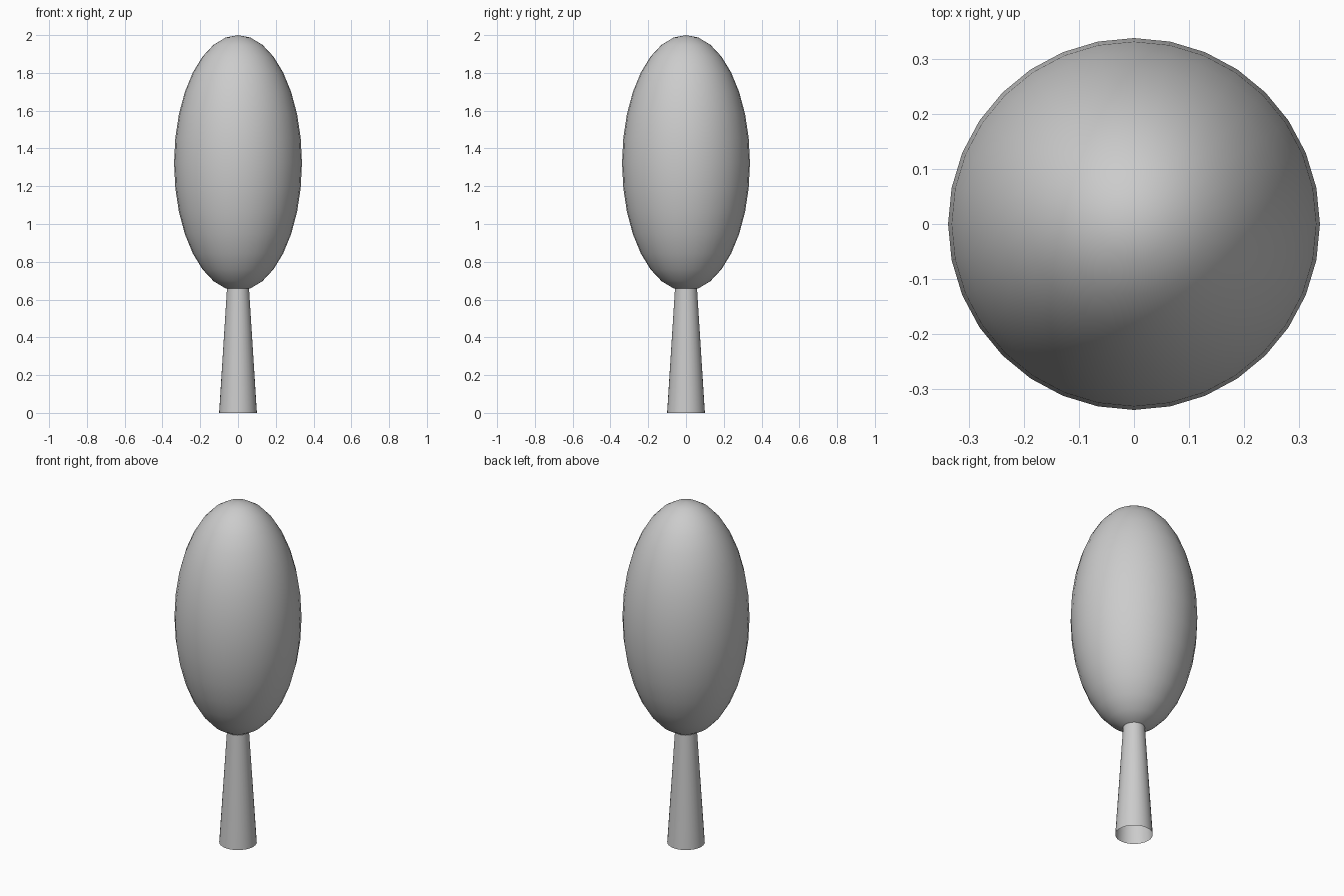
import bpy

if "Cube" in bpy.data.objects:
    bpy.data.objects.remove(bpy.data.objects["Cube"])

FOLIAGE_R = 0.3385
FOLIAGE_H = 0.677   # half height
TRUNK_H = 0.79

# Tapered trunk, open at both ends, running up into the foliage
bpy.ops.mesh.primitive_cone_add(vertices=32, radius1=0.1, radius2=0.05,
                                depth=TRUNK_H, end_fill_type='NOTHING',
                                location=(0, 0, TRUNK_H / 2))
trunk = bpy.context.object
trunk.name = "trunk"
bpy.ops.object.shade_smooth_by_angle()

# Tall egg-shaped foliage
bpy.ops.mesh.primitive_uv_sphere_add(segments=32, ring_count=16, radius=1,
                                     location=(0, 0, 2 - FOLIAGE_H))
foliage = bpy.context.object
foliage.name = "foliage"
foliage.scale = (FOLIAGE_R, FOLIAGE_R, FOLIAGE_H)
bpy.ops.object.transform_apply(location=False, rotation=False, scale=True)
bpy.ops.object.shade_smooth()
